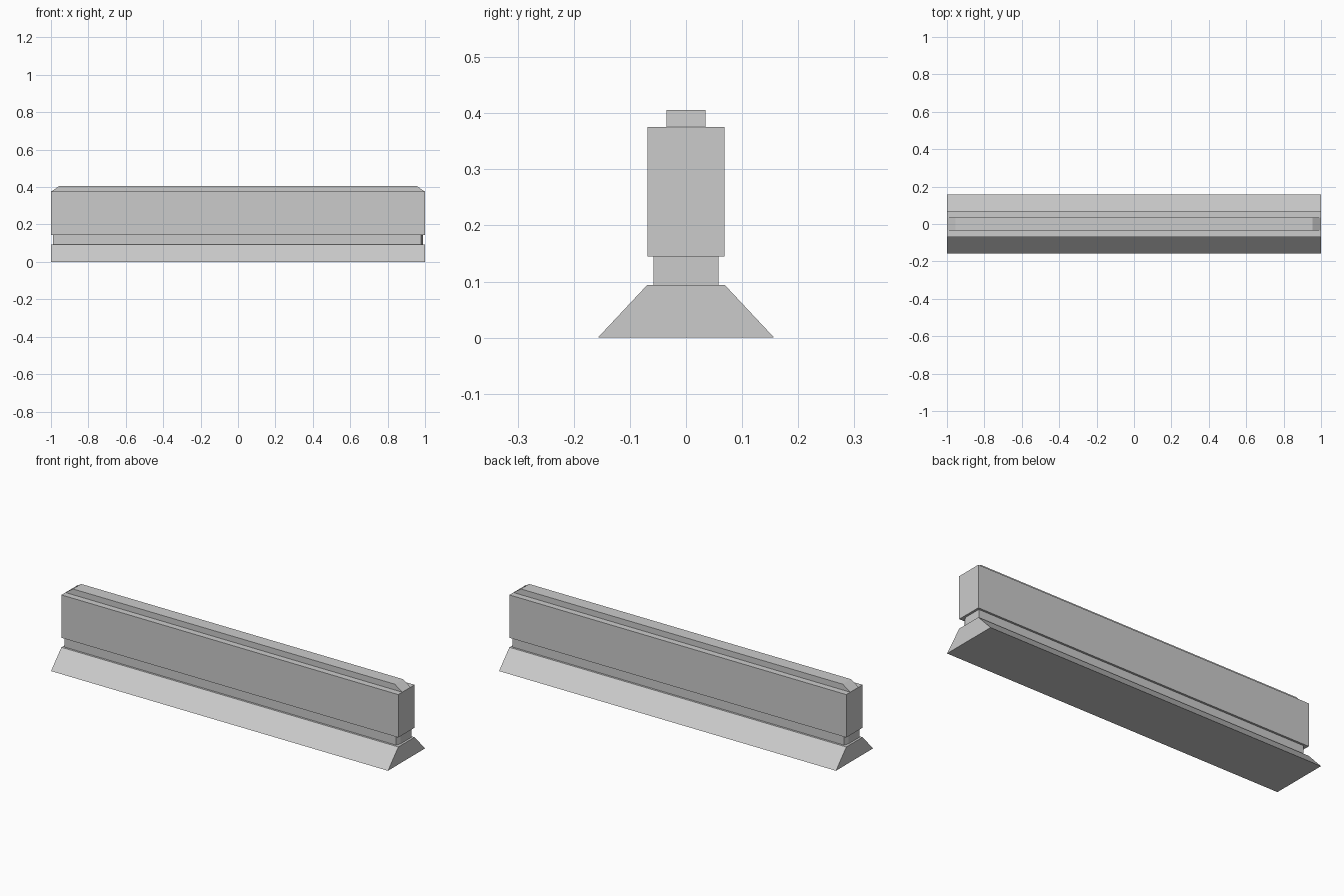
import bpy, bmesh

if "Cube" in bpy.data.objects:
    bpy.data.objects.remove(bpy.data.objects["Cube"])


def prism(name, profile, axis, lo, hi):
    """Extrude a closed 2D profile along an axis: x takes (y,z), y takes (x,z), z takes (x,y)."""
    place = {
        'x': lambda a, b, t: (t, a, b),
        'y': lambda a, b, t: (a, t, b),
        'z': lambda a, b, t: (a, b, t),
    }[axis]
    bm = bmesh.new()
    face = bm.faces.new([bm.verts.new(place(a, b, lo)) for a, b in profile])
    ext = bmesh.ops.extrude_face_region(bm, geom=[face], use_keep_orig=True)
    verts = [v for v in ext['geom'] if isinstance(v, bmesh.types.BMVert)]
    bmesh.ops.translate(bm, verts=verts, vec=place(0, 0, hi - lo))
    bmesh.ops.recalc_face_normals(bm, faces=bm.faces)
    mesh = bpy.data.meshes.new(name)
    bm.to_mesh(mesh)
    bm.free()
    obj = bpy.data.objects.new(name, mesh)
    bpy.context.collection.objects.link(obj)
    return obj


# Flared foot
prism("base", [(-0.157, 0), (0.157, 0), (0.069, 0.094), (-0.069, 0.094)], 'x', -1, 1)

# Recessed neck with two diagonally opposite corners clipped
half = [(-0.988, -0.058), (0.978, -0.058), (0.988, -0.035)]
prism("neck", half + [(-x, -y) for x, y in half], 'z', 0.094, 0.145)

# Main wall slab
prism("wall", [(-0.069, 0.145), (0.069, 0.145), (0.069, 0.375), (-0.069, 0.375)], 'x', -1, 1)

# Top ridge with sloped ends
prism("top_ridge", [(-1, 0.375), (1, 0.375), (0.955, 0.406), (-0.955, 0.406)], 'y', -0.035, 0.035)
